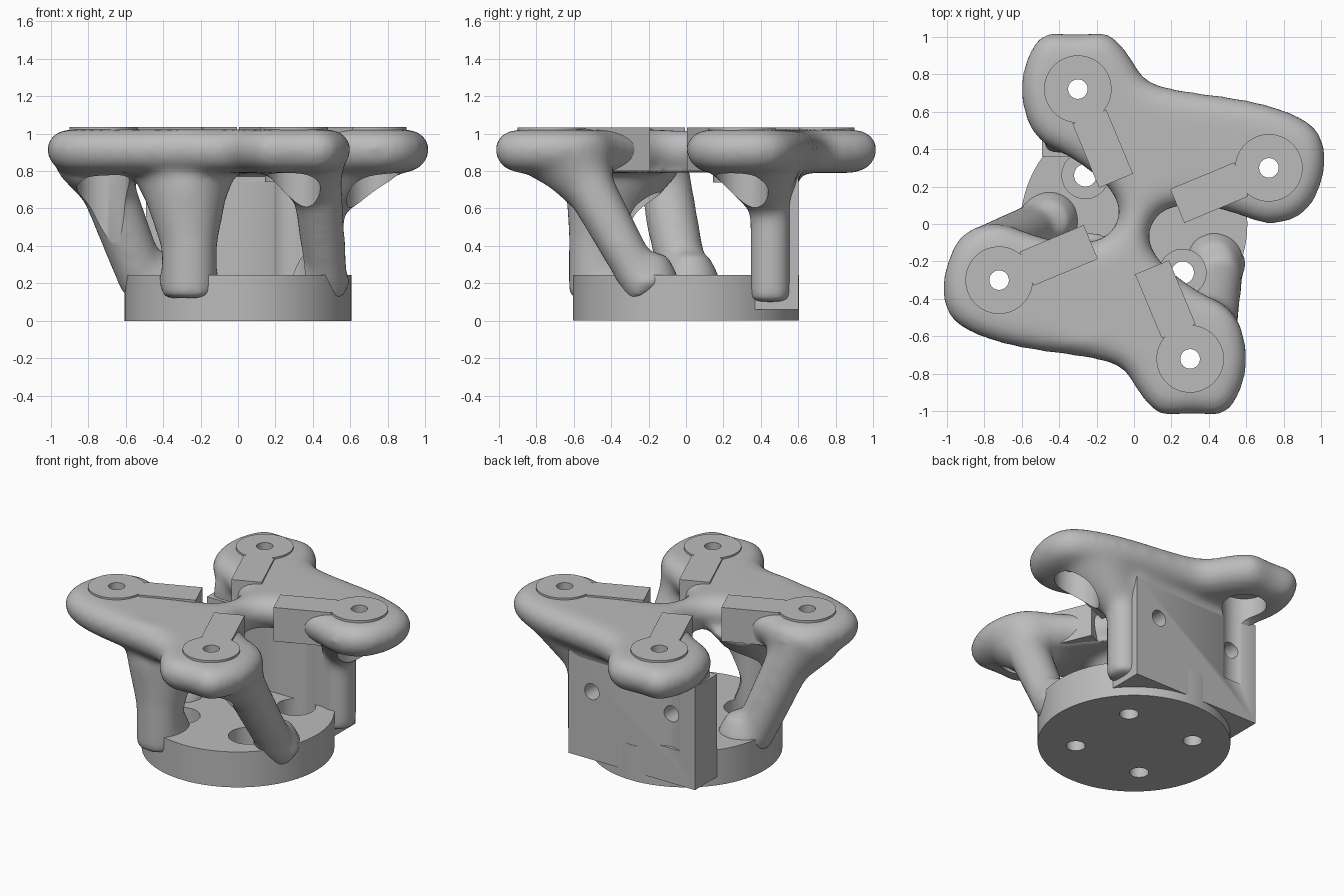
import bpy, bmesh, math
from mathutils import Vector, Matrix

if "Cube" in bpy.data.objects:
    bpy.data.objects.remove(bpy.data.objects["Cube"])

metal = bpy.data.materials.new("plain grey metal")
metal.use_nodes = True
GREY = (0.5, 0.5, 0.5, 1)
metal.diffuse_color = GREY
metal.node_tree.nodes["Principled BSDF"].inputs["Base Color"].default_value = GREY


def limb(bm, a, b, r1, r2, seg=32):
    """Closed tapered cylinder from a to b."""
    a, b = Vector(a), Vector(b)
    turn = (b - a).to_track_quat('Z', 'Y').to_matrix().to_4x4()
    bmesh.ops.create_cone(bm, cap_ends=True, segments=seg, radius1=r1, radius2=r2,
                          depth=(b - a).length,
                          matrix=Matrix.Translation((a + b) / 2) @ turn)


def post(bm, x, y, z0, z1, r, seg=48):
    limb(bm, (x, y, z0), (x, y, z1), r, r, seg)


def box(bm, lo, hi, turn=0):
    lo, hi = Vector(lo), Vector(hi)
    m = (Matrix.Rotation(turn, 4, 'Z') @ Matrix.Translation((lo + hi) / 2)
         @ Matrix.Diagonal((*(hi - lo), 1)))
    bmesh.ops.create_cube(bm, size=1, matrix=m)


def round_corners(pts):
    """One pass of corner cutting on a closed outline."""
    out = []
    for p, q in zip(pts, pts[1:] + pts[:1]):
        out += [p.lerp(q, 0.25), p.lerp(q, 0.75)]
    return out


def circle(x, y, r, n=48):
    steps = [-2 * math.pi * i / n for i in range(n)]
    return [Vector((x + r * math.cos(a), y + r * math.sin(a))) for a in steps]


def loft(bm, pts, section):
    """Stack copies of a clockwise outline, each at a height and inset."""
    rings = []
    for z, inset in section:
        ring = []
        for i, p in enumerate(pts):
            d = (pts[(i + 1) % len(pts)] - pts[i - 1]).normalized()
            q = p + Vector((d.y, -d.x)) * inset
            ring.append(bm.verts.new((q.x, q.y, z)))
        rings.append(ring)
    for low, high in zip(rings, rings[1:]):
        for i in range(len(pts)):
            bm.faces.new((low[i - 1], low[i], high[i], high[i - 1]))
    bm.faces.new(rings[0])
    bm.faces.new(rings[-1])


def make(name, bm):
    bmesh.ops.recalc_face_normals(bm, faces=bm.faces)
    me = bpy.data.meshes.new(name)
    bm.to_mesh(me)
    bm.free()
    me.materials.append(metal)
    ob = bpy.data.objects.new(name, me)
    bpy.context.collection.objects.link(ob)
    return ob


def boolean(ob, tool, kind='DIFFERENCE', solver='EXACT'):
    mod = ob.modifiers.new(kind, 'BOOLEAN')
    mod.operation, mod.object, mod.solver = kind, tool, solver


def finish(ob, angle=35):
    """Apply the modifiers and shade smooth with sharp edges kept."""
    dg = bpy.context.evaluated_depsgraph_get()
    me = bpy.data.meshes.new_from_object(ob.evaluated_get(dg))
    ob.modifiers.clear()
    ob.data = me
    me.materials.clear()
    me.materials.append(metal)
    bpy.ops.object.select_all(action='DESELECT')
    ob.select_set(True)
    bpy.context.view_layer.objects.active = ob
    bpy.ops.object.shade_smooth_by_angle(angle=math.radians(angle))


QUARTERS = [math.radians(22.6 + 90 * k) for k in range(4)]
REACH = 0.78
MOUNTS = [(REACH * math.cos(t), REACH * math.sin(t)) for t in QUARTERS]
SCREWS = [(sx * 0.26, sy * 0.26) for sx in (-1, 1) for sy in (-1, 1)]

# Cutters: base screw holes, mount bores with tool clearance, plate holes
bm = bmesh.new()
for x, y in SCREWS:
    loft(bm, circle(x, y, 0.125), [(-.1, .065), (.11, .065), (.11, 0), (.74, 0)])
screw_cutter = make("screw_cutter", bm)

bm = bmesh.new()
for x, y in MOUNTS:
    loft(bm, circle(x, y, 0.14), [(.3, 0), (.92, 0), (.92, .088), (1.2, .088)])
mount_cutter = make("mount_cutter", bm)

bm = bmesh.new()
for x in (-0.3, 0.3):
    limb(bm, (x, 0.46, 0.53), (x, 0.8, 0.53), 0.055, 0.055)
plate_cutter = make("plate_cutter", bm)
cutters = [screw_cutter, mount_cutter, plate_cutter]
for c in cutters:
    c.hide_render = True

# Round base
bm = bmesh.new()
post(bm, 0, 0, 0, 0.245, 0.605, 128)
base = make("round_base", bm)
boolean(base, screw_cutter)

# Upright plate at the back
bm = bmesh.new()
box(bm, (-0.49, 0.36, 0.06), (0.48, 0.602, 0.77))
plate = make("back_plate", bm)
for tool in cutters:
    boolean(plate, tool)

# Four armed organic body: half outline, repeated by a half turn
half = [(-.01, .87), (.05, .75), (.2, .7), (.6, .65), (.86, .57), (.99, .46), (1, .25),
        (.9, .04), (.7, -.02), (.5, .06), (.3, .1), (.14, .07), (.07, -.05), (.12, -.18),
        (.32, -.34), (.52, -.43), (.6, -.65), (.57, -.86), (.47, -1.01), (.3, -.98),
        (.13, -1.01)]
outline = [Vector((s * x, s * y)) * 1.03 for s in (1, -1) for x, y in half]
outline = round_corners(round_corners(outline))
bm = bmesh.new()
loft(bm, outline, [(.79, .13), (.805, .07), (.85, .02), (.92, 0), (.975, .02),
                   (1.008, .06), (1.022, .11)])

# Legs: (foot, head, foot radius, head radius)
legs = [((-.26, -.48, .12), (-.26, -.48, .42), .15, .15),
        ((-.26, -.48, .4), (-.28, -.42, .7), .15, .23),
        ((-.28, -.42, .68), (-.29, -.33, .92), .23, .33),
        ((.48, -.2, .14), (.41, -.59, .85), .11, .14),
        ((.41, -.5, .68), (.36, -.62, .88), .13, .24),
        ((-.49, .0, .17), (-.75, -.14, .85), .13, .15),
        ((-.68, -.1, .66), (-.75, -.22, .88), .13, .24),
        ((.46, .45, .1), (.46, .45, .85), .11, .11),
        ((.47, .44, .62), (.6, .38, .88), .11, .27)]
for foot, head, r1, r2 in legs:
    limb(bm, foot, head, r1, r2)
# Spread feet and the bridge over the plate
for x, y in ((-.26, -.42), (.43, -.2), (-.45, .02)):
    limb(bm, (x, y, .2), (x, y, .36), .18, .1)
box(bm, (-0.48, 0.38, 0.7), (0.47, 0.6, 0.85))
body = make("organic_body", bm)
mod = body.modifiers.new("blend", 'REMESH')
mod.mode, mod.voxel_size = 'VOXEL', 0.022
mod = body.modifiers.new("soften", 'SMOOTH')
mod.factor, mod.iterations = 0.5, 26
boolean(body, screw_cutter, solver='FLOAT')
boolean(body, mount_cutter, solver='FLOAT')

# Keyhole mounting pads with a square block under each strip
pads = []
for t, (x, y) in zip(QUARTERS, MOUNTS):
    bm = bmesh.new()
    post(bm, x, y, 0.94, 1.034, 0.18, 64)
    pad = make("mounting_pad", bm)
    bm = bmesh.new()
    box(bm, (0.25, -0.098, 0.8), (0.62, 0.098, 1.034), t)
    block = make("pad_block", bm)
    boolean(pad, block, 'UNION')
    boolean(pad, mount_cutter)
    pads.append(pad)
    cutters.append(block)

# Screw lugs under the arms
bm = bmesh.new()
for x, y in SCREWS[::3]:
    post(bm, x, y, 0.74, 0.84, 0.115)
lugs = make("screw_lugs", bm)

for ob in [base, plate, body, lugs] + pads:
    finish(ob)
for c in cutters:
    bpy.data.objects.remove(c)
